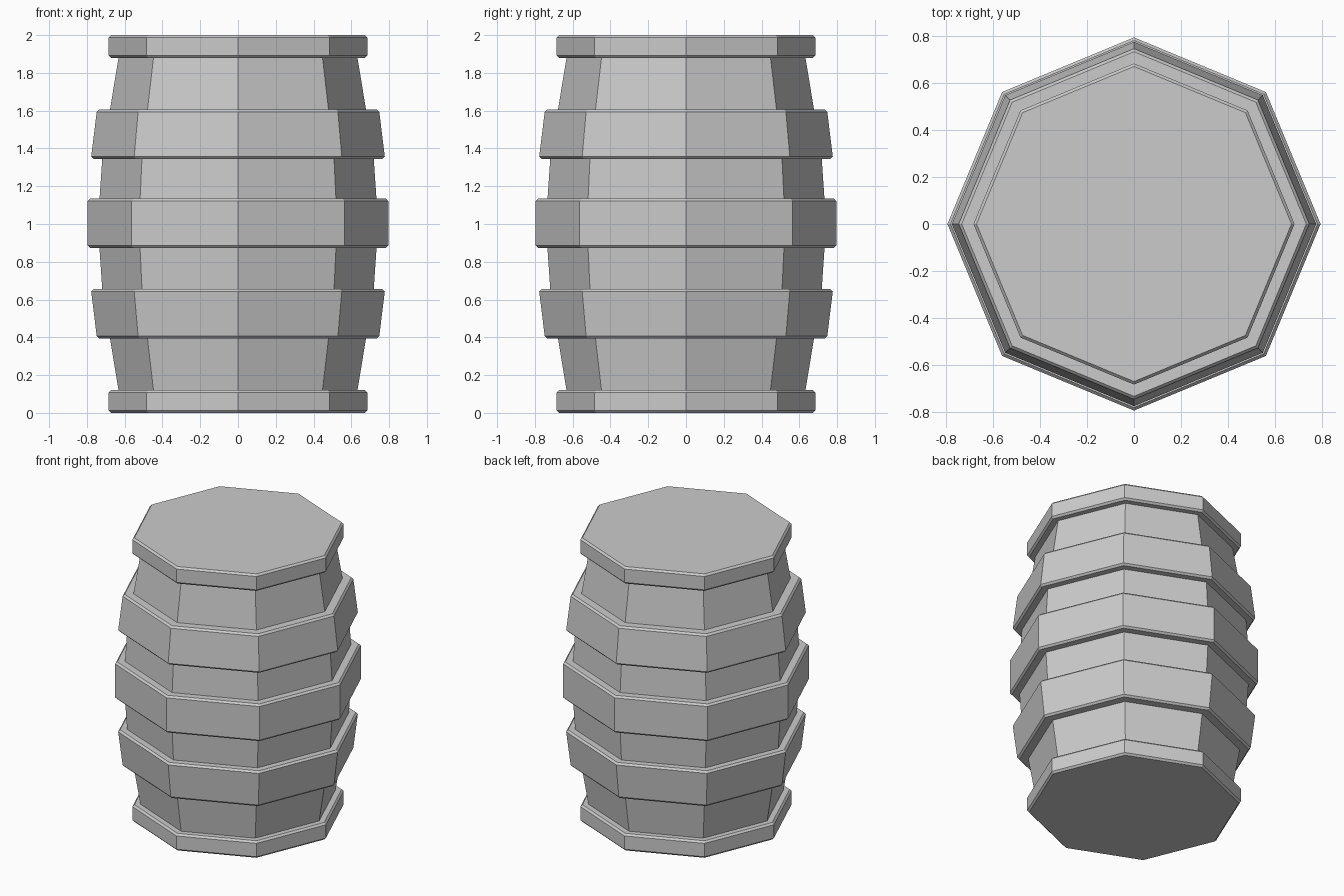
import bpy, bmesh
from math import cos, sin, pi

if "Cube" in bpy.data.objects:
    bpy.data.objects.remove(bpy.data.objects["Cube"])

SIDES = 8


def lathe(name, profile, ring=False):
    """Spin (radius, z) points into an eight-sided part; capped, or closed as a ring."""
    bm = bmesh.new()
    loops = [[bm.verts.new((r * cos(2 * pi * i / SIDES), r * sin(2 * pi * i / SIDES), z))
              for i in range(SIDES)] for r, z in profile]
    pairs = list(zip(loops, loops[1:]))
    if ring:
        pairs.append((loops[-1], loops[0]))
    else:
        bm.faces.new(loops[0][::-1])
        bm.faces.new(loops[-1])
    for a, b in pairs:
        for i in range(SIDES):
            j = (i + 1) % SIDES
            bm.faces.new((a[i], a[j], b[j], b[i]))
    bmesh.ops.recalc_face_normals(bm, faces=bm.faces)
    mesh = bpy.data.meshes.new(name)
    bm.to_mesh(mesh)
    bm.free()
    obj = bpy.data.objects.new(name, mesh)
    bpy.context.collection.objects.link(obj)
    return obj


def band(name, z0, z1, r0, r1, inner=None, c=0.013):
    """Chamfered band; solid disc unless inner radii (bottom, top) are given."""
    outer = [(r0 - c, z0), (r0, z0 + c), (r1, z1 - c), (r1 - c, z1)]
    if inner:
        return lathe(name, [(inner[0], z0)] + outer + [(inner[1], z1)], ring=True)
    return lathe(name, outer)


# bulging stave body, mirrored about mid height
half = [(0.631, 0.11), (0.677, 0.39), (0.718, 0.645), (0.734, 0.88)]
lathe("barrel_body", half + [(r, 2 - z) for r, z in reversed(half)])

# end discs
band("bottom_rim", 0.0, 0.12, 0.685, 0.685)
band("top_rim", 1.88, 2.0, 0.685, 0.685)

# hoops around the body
band("lower_hoop", 0.393, 0.655, 0.748, 0.777, (0.67, 0.71))
band("middle_hoop", 0.873, 1.135, 0.796, 0.796, (0.73, 0.73))
band("upper_hoop", 1.345, 1.607, 0.777, 0.748, (0.71, 0.67))
